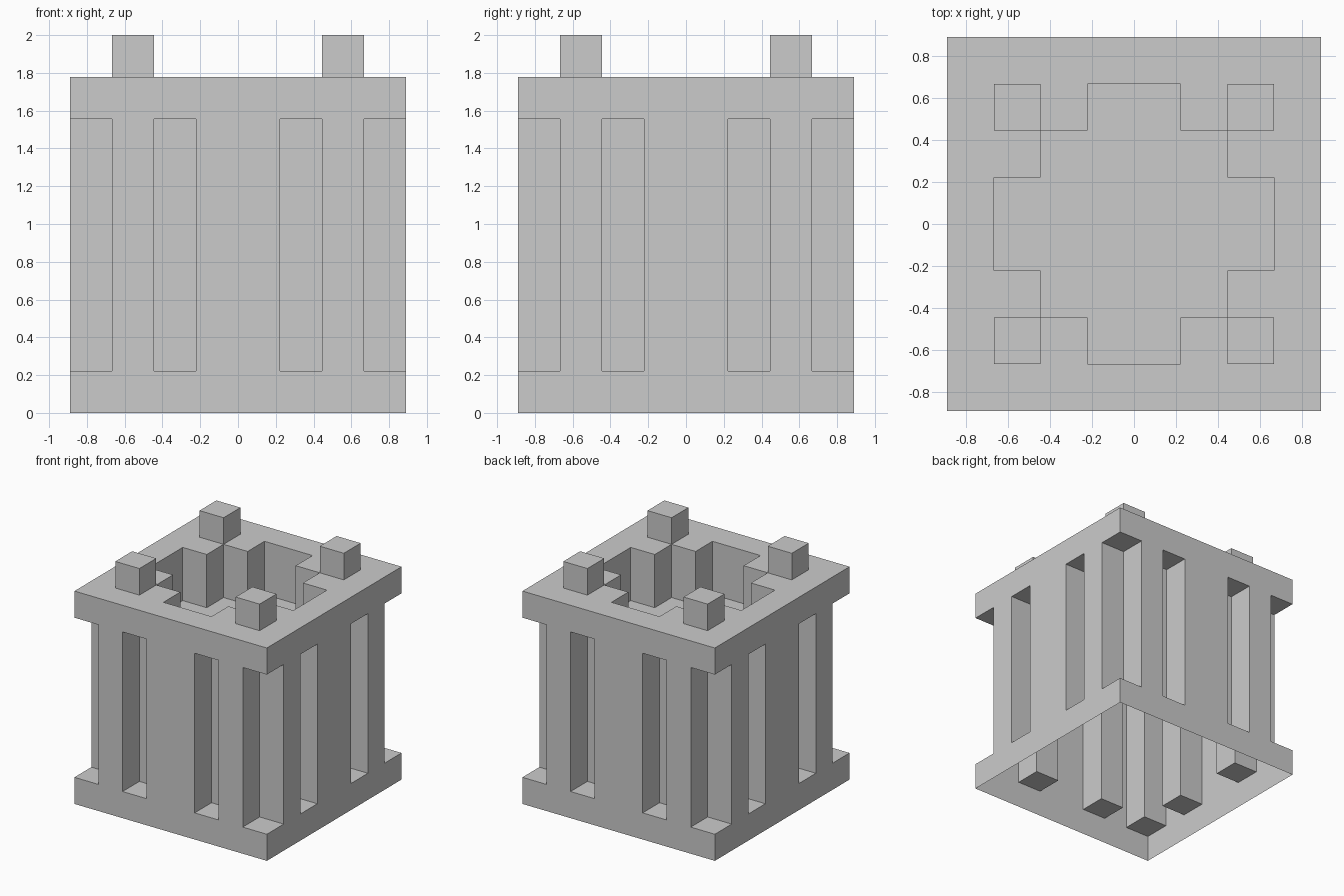
import bpy, bmesh

if "Cube" in bpy.data.objects:
    bpy.data.objects.remove(bpy.data.objects["Cube"])

U = 2 / 9  # the whole model sits on this module
bm = bmesh.new()


def face(points, z):
    """Flat polygon at height z, counter-clockwise faces up."""
    bm.faces.new([bm.verts.new((x * U, y * U, z * U)) for x, y in points])


def wall(path, z0, z1):
    """Vertical walls along a path, facing right of travel."""
    for a, b in zip(path, path[1:]):
        bm.faces.new([bm.verts.new((p[0] * U, p[1] * U, z * U))
                      for p, z in ((a, z0), (b, z0), (b, z1), (a, z1))])


def square(x, y):
    return [(x, y), (x + 1, y), (x + 1, y + 1), (x, y + 1)]


# One quarter of the shell; the underside stays open
rim = [(4, 0), (4, 4), (0, 4)]
shaft = [(4, 0), (4, 1), (3, 1), (3, 2), (4, 2), (4, 3), (3, 3),
         (3, 4), (2, 4), (2, 3), (1, 3), (1, 4), (0, 4)]
pocket = [(0, 3), (1, 3), (1, 2), (2, 2), (2, 1), (3, 1), (3, 0)]

# Base rim, slotted shaft, upper rim
wall(rim, 0, 1)
wall(shaft, 1, 7)
wall(rim, 7, 8)

# Slot and corner-notch sills and ceilings
for x, y in ((3, 1), (3, 3), (1, 3)):
    face(square(x, y), 1)
    face(square(x, y)[::-1], 7)

# Stepped cross-shaped pocket, two modules deep
wall(pocket, 6, 8)
face([(0, 0)] + pocket[::-1], 6)

# Top surface around the pocket and peg
face([(0, 3), (1, 3), (1, 2), (2, 2), (2, 3), (3, 3), (4, 4), (0, 4)], 8)
face([(2, 2), (2, 1), (3, 1), (3, 0), (4, 0), (4, 4), (3, 3), (3, 2)], 8)

# Corner peg
peg = square(2, 2)
wall(peg + peg[:1], 8, 9)
face(peg, 9)

bmesh.ops.remove_doubles(bm, verts=bm.verts, dist=1e-4)
mesh = bpy.data.meshes.new("slotted_block")
bm.to_mesh(mesh)
bm.free()
block = bpy.data.objects.new("slotted_block", mesh)
bpy.context.collection.objects.link(block)

# Mirror the quarter to all four sides
mirror = block.modifiers.new("four_sides", 'MIRROR')
mirror.use_axis = (True, True, False)
mirror.use_clip = True
